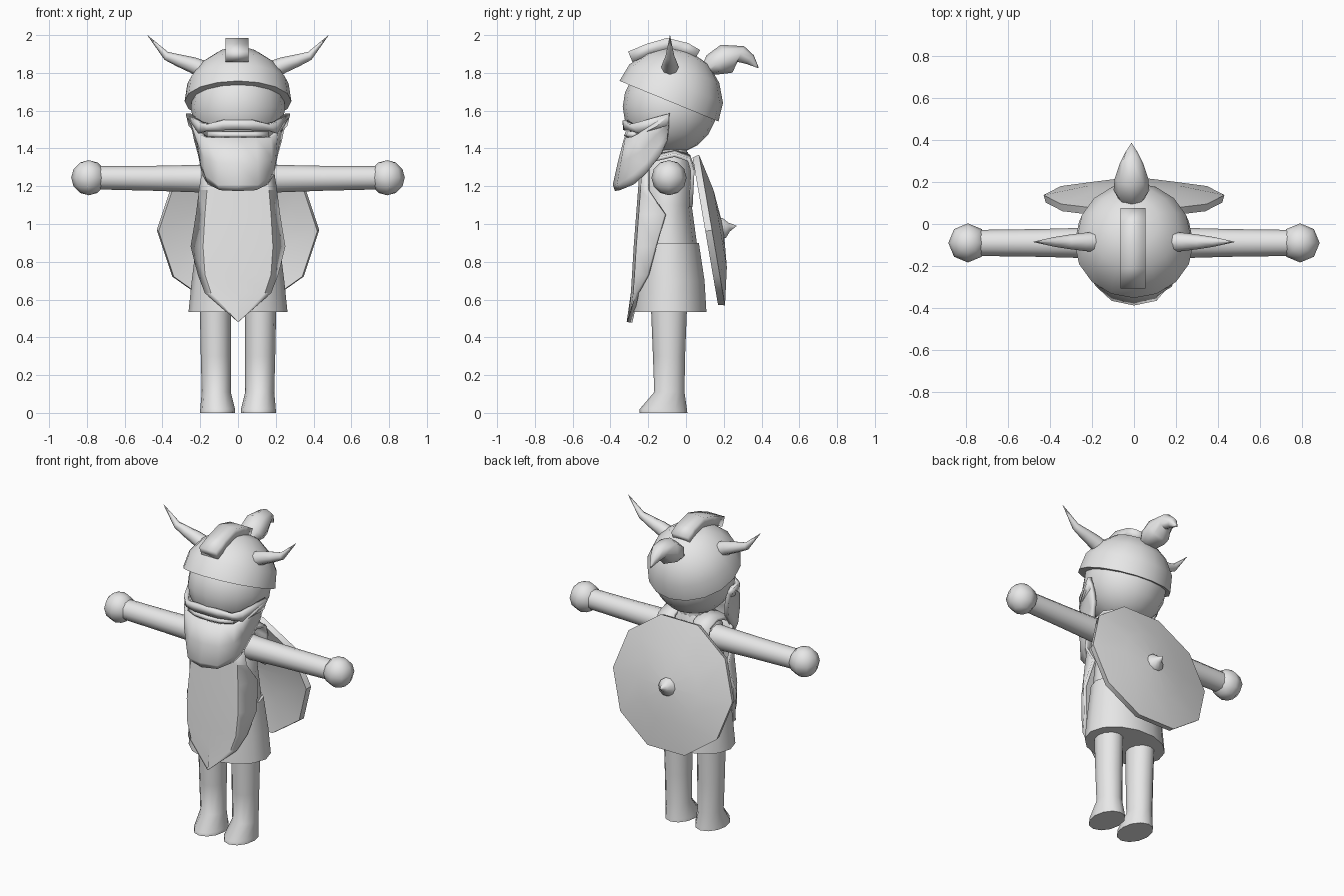
import bpy, bmesh, math
from mathutils import Vector as V

grey = bpy.data.materials.new("plain_grey")
grey.diffuse_color = (0.8, 0.8, 0.8, 1)


def finish(name, bm, angle):
    bmesh.ops.remove_doubles(bm, verts=bm.verts, dist=0.0005)
    bmesh.ops.recalc_face_normals(bm, faces=bm.faces)
    me = bpy.data.meshes.new(name)
    bm.to_mesh(me)
    bm.free()
    me.materials.append(grey)
    ob = bpy.data.objects.new(name, me)
    bpy.context.collection.objects.link(ob)
    bpy.ops.object.select_all(action='DESELECT')
    bpy.context.view_layer.objects.active = ob
    ob.select_set(True)
    bpy.ops.object.shade_smooth_by_angle(angle=math.radians(angle))
    return ob


def loft(name, rings, sides=12, angle=50, phase=0.0, caps=True):
    """Skin rings given as (centre, half-axis u, half-axis v)."""
    bm = bmesh.new()
    loops = []
    for c, u, v in rings:
        loops.append([bm.verts.new(V(c) + V(u) * math.cos(a) + V(v) * math.sin(a))
                      for a in (phase + math.tau * i / sides for i in range(sides))])
    for a, b in zip(loops, loops[1:]):
        for i in range(sides):
            j = (i + 1) % sides
            bm.faces.new((a[i], a[j], b[j], b[i]))
    if caps:
        bm.faces.new(loops[0])
        bm.faces.new(loops[-1])
    return finish(name, bm, angle)


def sheet(name, rows, thickness, angle=30):
    """Skin a grid of points and thicken it."""
    bm = bmesh.new()
    g = [[bm.verts.new(p) for p in r] for r in rows]
    for a, b in zip(g, g[1:]):
        for i in range(len(a) - 1):
            bm.faces.new((a[i], a[i + 1], b[i + 1], b[i]))
    ob = finish(name, bm, angle)
    m = ob.modifiers.new("thickness", 'SOLIDIFY')
    m.thickness, m.offset = thickness, 0
    return ob


def mirrored(half):
    """Half columns from the centre outward become a full symmetric set."""
    flip = [[(-x, y, z) for x, y, z in col] for col in half[:0:-1]]
    return flip + half


def ball(name, c, r, seg, rings):
    bm = bmesh.new()
    bmesh.ops.create_uvsphere(bm, u_segments=seg, v_segments=rings, radius=r)
    bmesh.ops.translate(bm, verts=bm.verts, vec=c)
    return finish(name, bm, 60)


# Head and neck
ball("head", (0, -0.085, 1.62), 0.25, 16, 10)
loft("neck", [((0, -0.08, z), (0.1, 0, 0), (0, 0.09, 0)) for z in (1.3, 1.45)], 10)

# Helmet dome, tilted back
axis, along, hub = V((0, 0.38, 0.925)), V((0, 0.925, -0.38)), V((0, -0.09, 1.65))
loft("helmet", [(hub + axis * h, (r, 0, 0), along * r) for h, r in
                ((0, 0.283), (0.1, 0.268), (0.19, 0.21), (0.26, 0.12), (0.285, 0.001))], 16)

# Crest band over the helmet
sheet("helmet_crest", [[(x, y, z) for x in (-0.065, 0.055)] for y, z in
      ((-0.295, 1.885), (-0.2, 1.925), (-0.1, 1.955), (0.0, 1.93), (0.06, 1.895))], 0.06)

# Plume at the back of the helmet
loft("plume", [((-0.012, y, z), (w, 0, 0), V((0, -math.sin(t), math.cos(t))) * h)
               for y, z, w, h, t in ((0.10, 1.81, 0.05, 0.03, 0.7), (0.16, 1.845, 0.085, 0.07, 0.8),
                                     (0.215, 1.875, 0.08, 0.08, 0.4), (0.29, 1.90, 0.055, 0.045, -0.4),
                                     (0.34, 1.87, 0.03, 0.03, -0.7), (0.385, 1.825, 0.001, 0.001, -0.8))], 8, 60)

# Beard, lip and moustache wrapped around the lower face
sheet("beard", mirrored([
    [(0, -0.315, 1.455), (0, -0.35, 1.32), (0, -0.375, 1.21), (0, -0.365, 1.18)],
    [(0.09, -0.31, 1.455), (0.1, -0.335, 1.32), (0.1, -0.355, 1.21), (0.09, -0.34, 1.185)],
    [(0.165, -0.28, 1.46), (0.17, -0.29, 1.35), (0.165, -0.28, 1.26), (0.15, -0.27, 1.215)],
    [(0.2, -0.25, 1.48), (0.19, -0.23, 1.39), (0.185, -0.215, 1.32), (0.18, -0.21, 1.27)],
    [(0.24, -0.16, 1.54), (0.215, -0.15, 1.48), (0.205, -0.14, 1.42), (0.2, -0.13, 1.37)],
    [(0.265, -0.09, 1.58), (0.245, -0.09, 1.54), (0.23, -0.095, 1.49), (0.22, -0.1, 1.44)]]),
    0.025, 50)
sheet("lip", mirrored([[(x, y, 1.485), (x, y - 0.01, 1.462)] for x, y in
                       ((0, -0.31), (0.09, -0.3), (0.16, -0.265))]), 0.02)
sheet("moustache", mirrored([
    [(0, -0.325, 1.55), (0, -0.32, 1.5)],
    [(0.08, -0.325, 1.55), (0.08, -0.315, 1.498)],
    [(0.16, -0.29, 1.53), (0.16, -0.285, 1.495)],
    [(0.2, -0.25, 1.54), (0.2, -0.24, 1.48)],
    [(0.265, -0.09, 1.585), (0.25, -0.1, 1.52)]]), 0.025)

# Torso and skirt
loft("torso", [((0, y, z), (rx, 0, 0), (0, ry, 0)) for z, rx, ry, y in
               ((0.88, 0.21, 0.15, -0.09), (1.1, 0.19, 0.125, -0.095),
                (1.3, 0.175, 0.13, -0.1), (1.38, 0.09, 0.09, -0.08))], 12)
loft("skirt", [((0, y, z), (rx, 0, 0), (0, ry, 0)) for z, rx, ry, y in
               ((0.535, 0.262, 0.198, -0.085), (0.7, 0.245, 0.188, -0.085),
                (0.9, 0.22, 0.162, -0.09))], 14)

# Pointed tabard wrapping the front: height, edge x, edge y, inner x, front y
rows = []
for z, w, ye, m, yf in ((1.32, 0.18, -0.2, 0.13, -0.235), (1.18, 0.2, -0.2, 0.16, -0.245),
                        (1.05, 0.215, -0.11, 0.17, -0.255), (0.88, 0.243, -0.16, 0.18, -0.268),
                        (0.73, 0.205, -0.2, 0.17, -0.277), (0.635, 0.17, -0.255, 0.14, -0.283),
                        (0.48, 0, -0.305, 0, -0.305)):
    rows.append([(-w, ye, z), (-m, yf + 0.012, z), (0, yf, z), (m, yf + 0.012, z), (w, ye, z)])
sheet("tabard", rows, 0.018, 15)

# Paired parts
for side, s in (("right", -1), ("left", 1)):
    loft(side + "_leg", [((s * x, y, z), (rx, 0, 0), (0, ry, 0)) for z, x, y, rx, ry in
                         ((0, 0.108, -0.12, 0.093, 0.127), (0.02, 0.108, -0.12, 0.092, 0.125),
                          (0.11, 0.115, -0.088, 0.077, 0.08), (0.3, 0.117, -0.09, 0.08, 0.085),
                          (0.6, 0.12, -0.09, 0.083, 0.097))], 12, 50)
    loft(side + "_arm", [((s * x, -0.09, z), (0, r, 0), (0, 0, r)) for x, z, r in
                         ((0.1, 1.24, 0.08), (0.2, 1.24, 0.073), (0.45, 1.242, 0.066),
                          (0.74, 1.245, 0.062))], 12)
    ball(side + "_hand", (s * 0.79, -0.09, 1.245), 0.093, 8, 6)
    sheet(side + "_shoulder_strap", [[(s * 0.07, y, z + 0.01), (s * 0.185, y, z - 0.01)] for y, z in
          ((-0.23, 1.29), (-0.17, 1.35), (-0.06, 1.375), (0.015, 1.35), (0.035, 1.29), (0.025, 1.1))], 0.02)
    loft(side + "_horn", [((s * x, -0.085, z), (0, r, 0), (-s * 0.4 * r, 0, 0.9 * r)) for x, z, r in
                          ((0.19, 1.82, 0.048), (0.24, 1.842, 0.043), (0.31, 1.865, 0.034),
                           (0.38, 1.89, 0.023), (0.478, 1.998, 0.001))], 8, 60)

# Ten-sided dished shield on the back, with a spiked boss
n, up, mid = V((0, 0.985, 0.17)), V((0, -0.17, 0.985)), V((0, 0.12, 0.965))
loft("shield", [(mid + n * h, (r, 0, 0), up * r * 0.99) for h, r in
                ((0.05, 0.001), (0.035, 0.22), (-0.018, 0.42), (0.018, 0.43),
                 (0.062, 0.22), (0.08, 0.001))], 10, 35)
loft("shield_boss", [(mid + n * h, (r, 0, 0), up * r) for h, r in
                     ((0.06, 0.06), (0.085, 0.055), (0.11, 0.025), (0.15, 0.001))], 10, 50)
